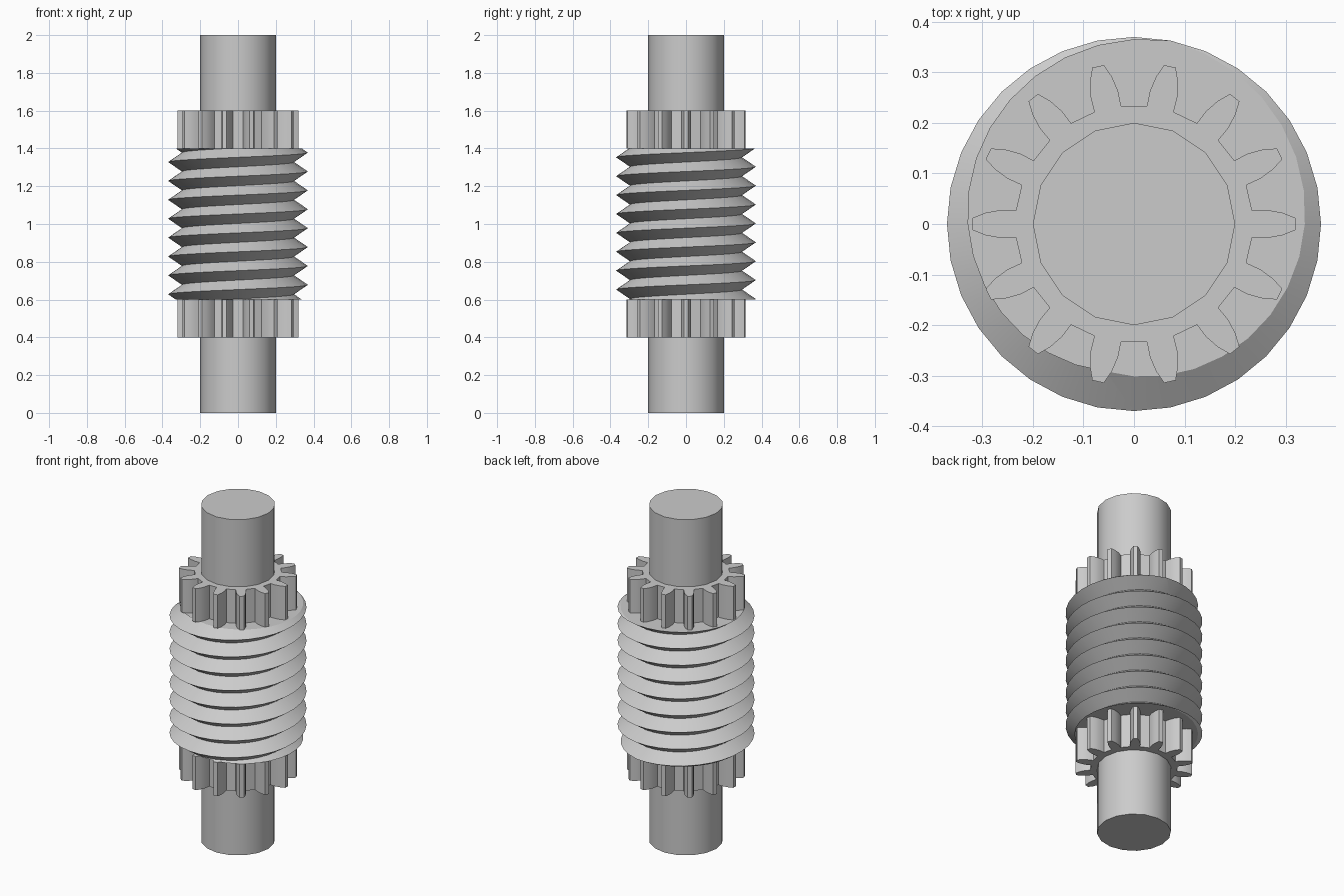
import bpy, bmesh, math
from mathutils import Vector

cube = bpy.data.objects.get("Cube")
if cube:
    bpy.data.objects.remove(cube, do_unlink=True)

steel = bpy.data.materials.new("grey steel")
steel.use_nodes = True
GREY = (0.6, 0.6, 0.6, 1)
steel.diffuse_color = GREY
steel.node_tree.nodes["Principled BSDF"].inputs["Base Color"].default_value = GREY


def polar(r, angle, z):
    return Vector((r * math.cos(angle), r * math.sin(angle), z))


def finish(name, bm):
    bmesh.ops.recalc_face_normals(bm, faces=bm.faces[:])
    mesh = bpy.data.meshes.new(name)
    bm.to_mesh(mesh)
    bm.free()
    obj = bpy.data.objects.new(name, mesh)
    bpy.context.collection.objects.link(obj)
    mesh.materials.append(steel)
    bpy.ops.object.select_all(action="DESELECT")
    obj.select_set(True)
    bpy.context.view_layer.objects.active = obj
    bpy.ops.object.shade_smooth_by_angle(angle=math.radians(30))
    return obj


def prism(name, outline, z0, z1):
    bm = bmesh.new()
    face = bm.faces.new([bm.verts.new((p.x, p.y, z0)) for p in outline])
    top = bmesh.ops.extrude_face_region(bm, geom=[face], use_keep_orig=True)
    moved = [g for g in top["geom"] if isinstance(g, bmesh.types.BMVert)]
    bmesh.ops.translate(bm, verts=moved, vec=(0, 0, z1 - z0))
    return finish(name, bm)


# Shaft running the full length
SHAFT_SIDES = 16
prism("shaft", [polar(0.2, math.tau * i / SHAFT_SIDES, 0) for i in range(SHAFT_SIDES)], 0, 2)

# Spur gears: half tooth as (radius, half angle in degrees), mirrored about its axis
TEETH = 14
flank = [(0.235, 6.6), (0.265, 6.0), (0.295, 4.3), (0.32, 2.1)]
tooth = [(r, -a) for r, a in flank] + [(r, a) for r, a in reversed(flank)]
gear = [polar(r, math.radians(a) + math.tau * t / TEETH, 0)
        for t in range(TEETH) for r, a in tooth]
prism("lower_gear", gear, 0.4, 0.6)
prism("upper_gear", gear, 1.4, 1.6)

# Worm: V thread swept as crest and root helices, then trimmed flat at both ends
SEG, PITCH, BOTTOM, TOP = 32, 0.1, 0.6, 1.4
CREST, ROOT = 0.37, 0.297
start = BOTTOM - 2 * PITCH + 0.003
bm = bmesh.new()
crest, root = [], []
for i in range(12 * SEG + 1):
    angle = math.tau * i / SEG + math.pi / 2
    z = start + PITCH * i / SEG
    crest.append(bm.verts.new(polar(CREST, angle, z)))
    root.append(bm.verts.new(polar(ROOT, angle, z + PITCH / 2)))
for i in range(11 * SEG):
    bm.faces.new((crest[i], crest[i + 1], root[i + 1], root[i]))
    bm.faces.new((root[i], root[i + 1], crest[i + 1 + SEG], crest[i + SEG]))
for z, direction in ((BOTTOM, -1), (TOP, 1)):
    cut = bmesh.ops.bisect_plane(
        bm, geom=bm.verts[:] + bm.edges[:] + bm.faces[:], dist=1e-6,
        plane_co=(0, 0, z), plane_no=(0, 0, direction), clear_outer=True)
    rim = [g for g in cut["geom_cut"] if isinstance(g, bmesh.types.BMEdge)]
    bmesh.ops.edgeloop_fill(bm, edges=rim)
finish("worm_thread", bm)
